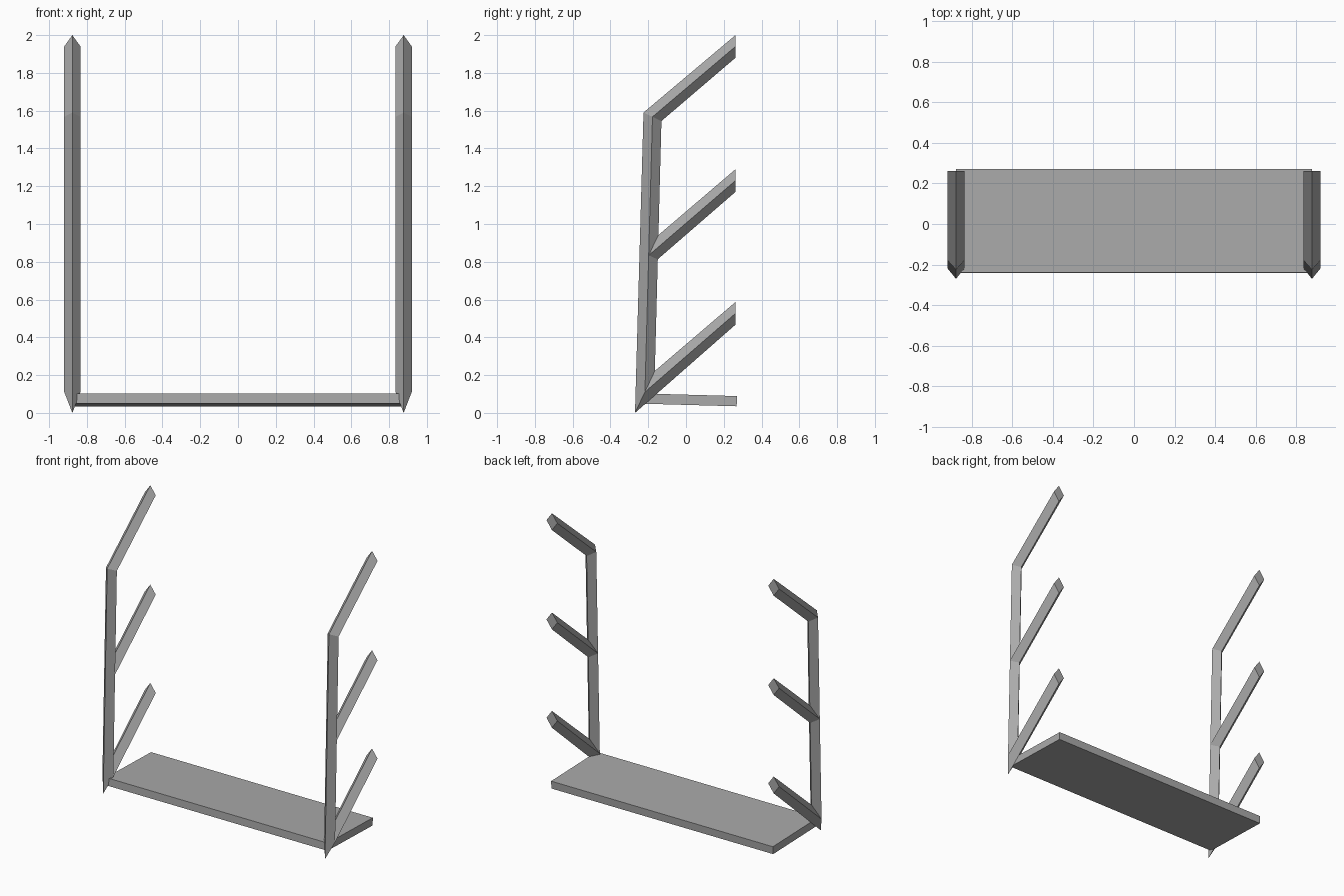
import bpy
import bmesh

cube = bpy.data.objects.get("Cube")
if cube:
    bpy.data.objects.remove(cube, do_unlink=True)

SIDE_X = 0.877      # centre line of each bracket
HALF_WIDTH = 0.043  # half diagonal of the square bar

grey = bpy.data.materials.new("plain grey")
grey.use_nodes = True
colour = (0.4, 0.4, 0.4, 1.0)
grey.diffuse_color = colour
grey.node_tree.nodes["Principled BSDF"].inputs["Base Color"].default_value = colour


def loft(name, sections):
    """Join four-sided sections into a closed, flat-faced bar."""
    bm = bmesh.new()
    rings = [[bm.verts.new(p) for p in section] for section in sections]
    for a, b in zip(rings, rings[1:]):
        for i in range(4):
            j = (i + 1) % 4
            bm.faces.new((a[i], a[j], b[j], b[i]))
    bm.faces.new(rings[0])
    bm.faces.new(rings[-1])
    bmesh.ops.recalc_face_normals(bm, faces=bm.faces)
    mesh = bpy.data.meshes.new(name)
    bm.to_mesh(mesh)
    bm.free()
    mesh.materials.append(grey)
    obj = bpy.data.objects.new(name, mesh)
    bpy.context.collection.objects.link(obj)
    return obj


def diamond(x, outer, inner):
    """Bar section on its edge, given its two ridge points as (y, z)."""
    y, z = (outer[0] + inner[0]) / 2, (outer[1] + inner[1]) / 2
    return [(x, *outer), (x + HALF_WIDTH, y, z), (x, *inner), (x - HALF_WIDTH, y, z)]


def arm_end(x, top):
    return diamond(x, (0.262, top), (0.262, top - 0.12))


for side, x in (("left", SIDE_X), ("right", -SIDE_X)):
    foot = diamond(x, (-0.27, 0.0), (-0.165, 0.222))
    bend = diamond(x, (-0.225, 1.59), (-0.13, 1.545))

    # Leaning post, mitred into the top arm
    loft(side + "_post_and_top_arm", [foot, bend, arm_end(x, 2.0)])

    # Middle arm runs into the post, lower arm is mitred at its foot
    root = diamond(x, (-0.15, 0.938), (-0.24, 0.735))
    loft(side + "_middle_arm", [root, arm_end(x, 1.29)])
    low_root = diamond(x, (-0.165, 0.222), (-0.27, 0.0))
    loft(side + "_lower_arm", [low_root, arm_end(x, 0.587)])

# Shelf board, square to the leaning posts
profile = [(-0.24, 0.103), (0.271, 0.089), (0.268, 0.035), (-0.242, 0.049)]
loft("shelf_board", [[(x, y, z) for y, z in profile] for x in (-SIDE_X, SIDE_X)])
